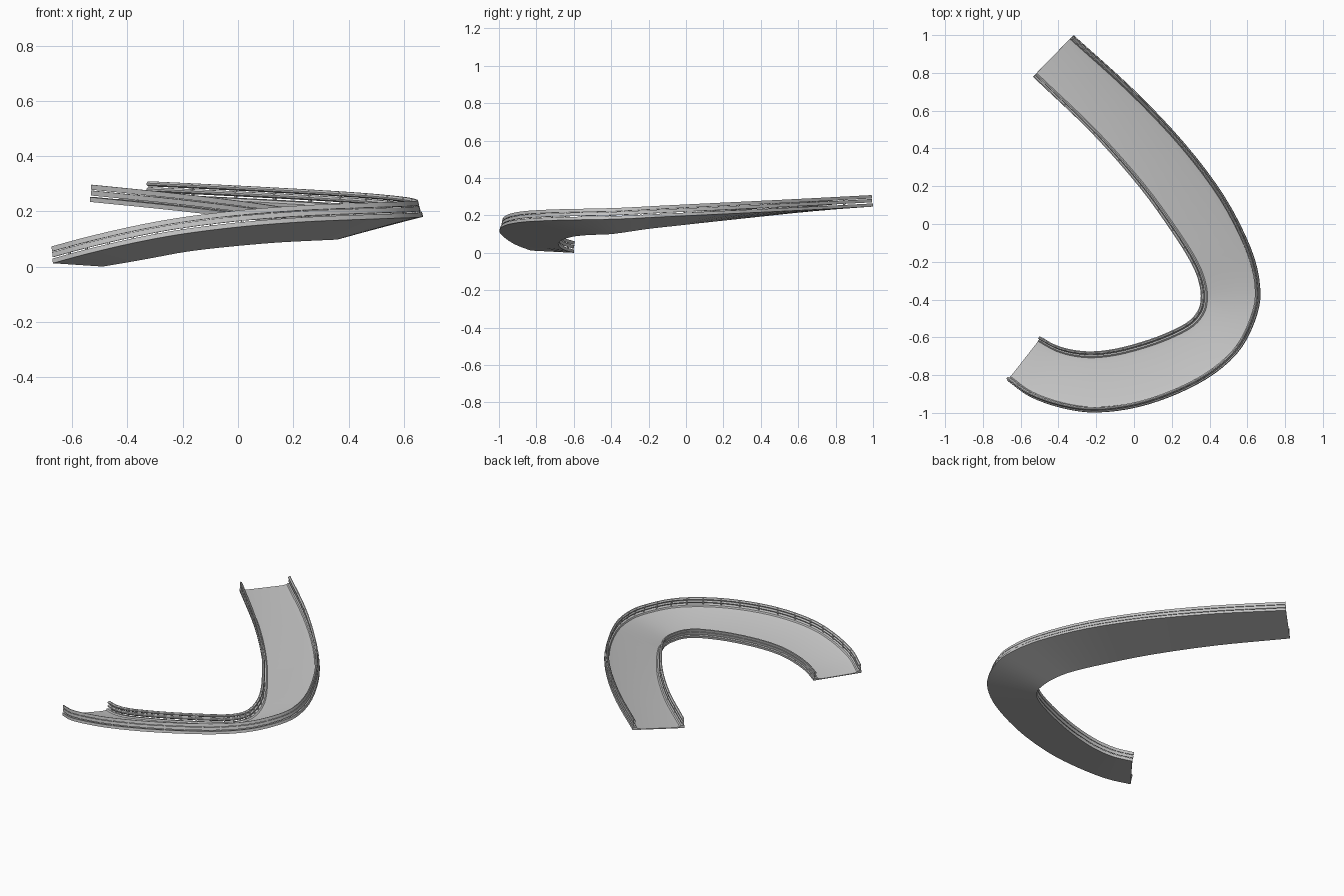
import bpy, bmesh, math
from mathutils import Vector

if "Cube" in bpy.data.objects:
    bpy.data.objects.remove(bpy.data.objects["Cube"])

# Stations along the bend: outer edge xyz, inner edge xyz
STATIONS = [
    (-.67, -.83, .012, -.49, -.60, .0),
    (-.55, -.915, .045, -.40, -.65, .015),
    (-.38, -.975, .085, -.30, -.677, .033),
    (-.20, -.998, .118, -.19, -.682, .053),
    (.02, -.97, .145, -.05, -.66, .07),
    (.24, -.895, .162, .13, -.605, .086),
    (.43, -.79, .17, .28, -.535, .094),
    (.57, -.655, .175, .345, -.47, .097),
    (.652, -.48, .178, .365, -.40, .10),
    (.668, -.33, .182, .355, -.31, .112),
    (.62, -.13, .192, .31, -.20, .128),
    (.48, .145, .205, .20, -.03, .147),
    (.27, .425, .218, .03, .20, .172),
    (0, .71, .232, -.22, .48, .202),
    (-.32, 1.0, .247, -.535, .78, .234),
]
STEPS = 4


def spline(rows, steps):
    """Catmull-Rom through the stations."""
    ext = [[2 * a - b for a, b in zip(rows[0], rows[1])], *rows,
           [2 * a - b for a, b in zip(rows[-1], rows[-2])]]
    out = []
    for i in range(1, len(ext) - 2):
        for s in range(steps):
            t = s / steps
            out.append([.5 * (2 * b + (c - a) * t + (2 * a - 5 * b + 4 * c - d) * t * t
                              + (3 * b - a - 3 * c + d) * t ** 3)
                        for a, b, c, d in zip(*ext[i - 1:i + 3])])
    return out + [list(rows[-1])]


PATH = spline(STATIONS, STEPS)
EDGES = [(Vector(r[:3]), Vector(r[3:])) for r in PATH]
FRAMES = []
for i, (o, n) in enumerate(EDGES):
    a, b = EDGES[max(i - 1, 0)], EDGES[min(i + 1, len(EDGES) - 1)]
    across = (n - o).normalized()
    along = (b[0] + b[1] - a[0] - a[1]).normalized()
    up = across.cross(along)
    up = (up if up.z > 0 else -up).normalized()
    FRAMES.append((o, n, across, up))


def place(i, side, d, h):
    """Point at distance d inward from one edge and height h above the deck base."""
    o, n, across, up = FRAMES[i]
    return (o + across * d if side == 0 else n - across * d) + up * h


def make_mat(name, c):
    m = bpy.data.materials.new(name)
    m.diffuse_color = (c, c, c, 1)
    m.use_nodes = True
    m.node_tree.nodes["Principled BSDF"].inputs["Base Color"].default_value = m.diffuse_color
    return m


GREY = make_mat("concrete_grey", .55)


def finish(name, bm):
    bmesh.ops.recalc_face_normals(bm, faces=bm.faces)
    me = bpy.data.meshes.new(name)
    bm.to_mesh(me)
    bm.free()
    me.materials.append(GREY)
    ob = bpy.data.objects.new(name, me)
    bpy.context.collection.objects.link(ob)
    bpy.ops.object.select_all(action='DESELECT')
    ob.select_set(True)
    bpy.context.view_layer.objects.active = ob
    bpy.ops.object.shade_smooth_by_angle(angle=math.radians(25))


def sweep(name, profile):
    """Closed profile of (side, inward, height) carried along the bend."""
    bm = bmesh.new()
    rings = [[bm.verts.new(place(i, *p)) for p in profile] for i in range(len(FRAMES))]
    k = len(profile)
    for r, q in zip(rings, rings[1:]):
        for j in range(k):
            bm.faces.new((r[j], r[(j + 1) % k], q[(j + 1) % k], q[j]))
    bm.faces.new(rings[0])
    bm.faces.new(rings[-1])
    finish(name, bm)


# Road deck with raised kerbs and sloped shoulders
half = [(0, 0), (0, .017), (.022, .017), (.028, .009), (.055, .005)]
sweep("road_deck", [(0, *p) for p in half] + [(1, *p) for p in reversed(half)])

# Guard rails: two ridged beams per side on short posts
beam = [(.004, 0), (.004, .018), (.009, .018), (.017, .012), (.017, .006), (.009, 0)]
for side, label in enumerate(("outer", "inner")):
    for base, level in ((.023, "lower"), (.044, "upper")):
        sweep(f"{label}_{level}_rail", [(side, d, h + base) for d, h in beam])
    bm = bmesh.new()
    for i in range(0, len(FRAMES), 2):
        along = FRAMES[i][2].cross(FRAMES[i][3]).normalized() * .004
        if i == 0 or i == len(FRAMES) - 1:
            continue
        lo, hi = ([bm.verts.new(place(i, side, d, h) + along * s)
                   for d, s in ((.006, -1), (.014, -1), (.014, 1), (.006, 1))]
                  for h in (.012, .060))
        bm.faces.new(lo)
        bm.faces.new(hi)
        for j in range(4):
            k = (j + 1) % 4
            bm.faces.new((lo[j], lo[k], hi[k], hi[j]))
    finish(f"{label}_rail_posts", bm)
